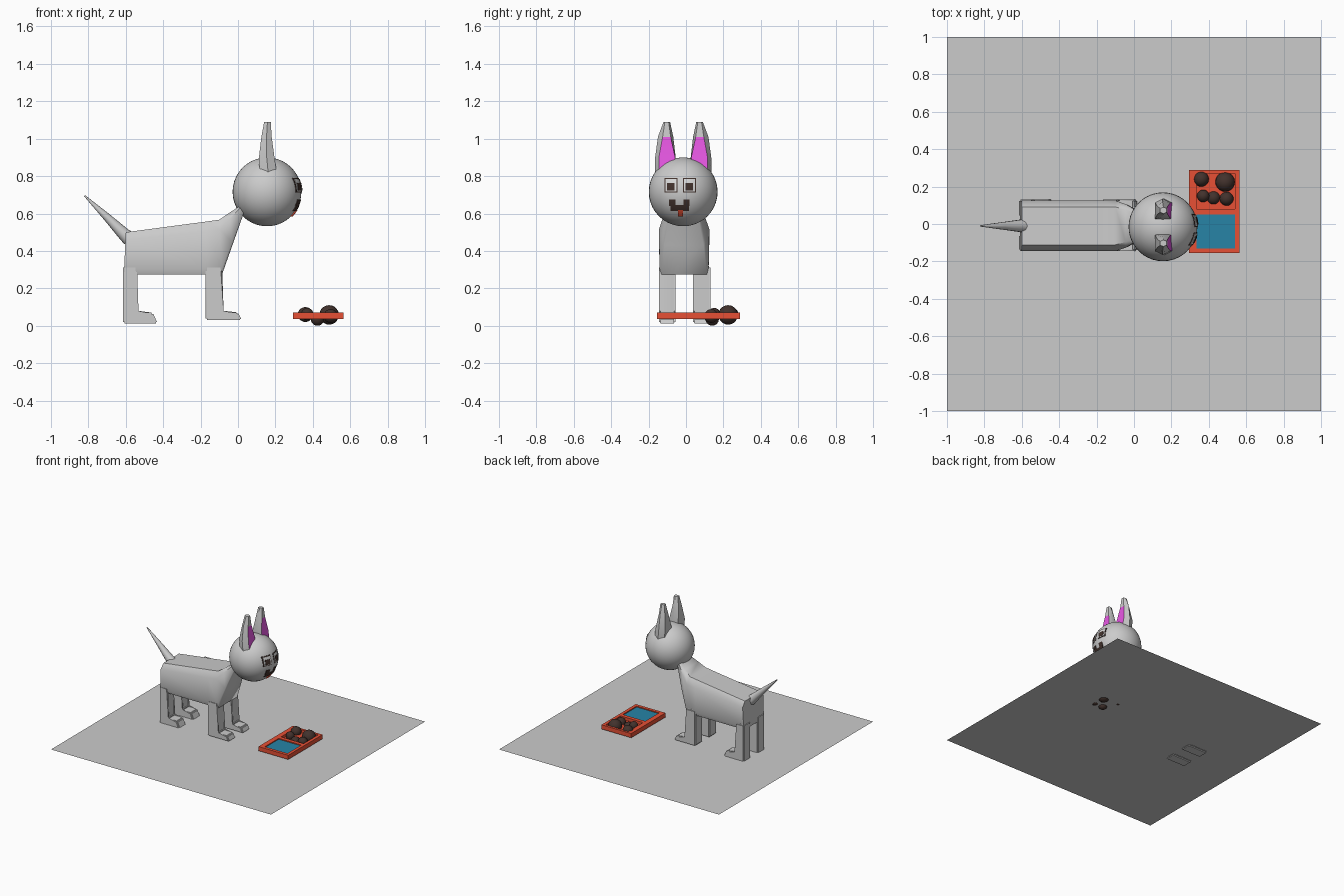
import bpy, bmesh, math

if "Cube" in bpy.data.objects:
    bpy.data.objects.remove(bpy.data.objects["Cube"])


def material(name, r, g, b):
    m = bpy.data.materials.new(name)
    m.diffuse_color = (r, g, b, 1)
    m.use_nodes = True
    m.node_tree.nodes["Principled BSDF"].inputs["Base Color"].default_value = m.diffuse_color
    return m


GREY = material("light_grey", .6, .6, .6)
WHITE = material("eye_grey", .68, .68, .68)
PINK = material("pink", .83, .1, .8)
BROWN = material("dark_brown", .055, .032, .026)
RED = material("orange_red", .8, .08, .035)
BLUE = material("water_blue", .02, .23, .38)


def finish(name, bm, *mats, smooth=None):
    bmesh.ops.recalc_face_normals(bm, faces=bm.faces)
    me = bpy.data.meshes.new(name)
    bm.to_mesh(me)
    bm.free()
    for m in mats:
        me.materials.append(m)
    ob = bpy.data.objects.new(name, me)
    bpy.context.collection.objects.link(ob)
    if smooth:
        bpy.ops.object.select_all(action='DESELECT')
        bpy.context.view_layer.objects.active = ob
        ob.select_set(True)
        bpy.ops.object.shade_smooth_by_angle(angle=math.radians(smooth))
    return ob


def loft(rings):
    """Skin a list of equal-length point rings and cap both ends."""
    bm = bmesh.new()
    vs = [[bm.verts.new(p) for p in ring] for ring in rings]
    n = len(vs[0])
    for a, b in zip(vs, vs[1:]):
        for i in range(n):
            bm.faces.new((a[i], a[(i + 1) % n], b[(i + 1) % n], b[i]))
    bm.faces.new(vs[0])
    bm.faces.new(vs[-1][::-1])
    return bm


def box(name, x0, x1, y0, y1, z0, z1, mat):
    bm = loft([[(x0, y0, z), (x1, y0, z), (x1, y1, z), (x0, y1, z)] for z in (z0, z1)])
    return finish(name, bm, mat)


def ball(name, centre, r, mat, seg=20):
    bm = bmesh.new()
    bmesh.ops.create_uvsphere(bm, u_segments=seg, v_segments=seg // 2, radius=r)
    bmesh.ops.translate(bm, verts=bm.verts, vec=centre)
    return finish(name, bm, mat, smooth=60)


# square sheet the animal stands on
bm = bmesh.new()
bm.faces.new([bm.verts.new((x, y, .022)) for x, y in ((-1, -1), (1, -1), (1, 1), (-1, 1))])
finish("base_sheet", bm, GREY)

# body and neck: slanted sections (bottom x, z, top x, z, half width)
CY = -.01
sections = [(-.61, .275, -.60, .50, .135), (-.17, .275, -.17, .557, .135),
            (-.085, .275, -.10, .567, .135), (-.03, .43, -.045, .605, .115),
            (.03, .60, .01, .64, .08), (.06, .66, .04, .69, .06)]
outline = [(-.9, 0), (.9, 0), (.97, .1), (1, .82), (.75, 1), (-.75, 1), (-1, .82), (-.97, .1)]
rings = [[(xb + (xt - xb) * v, CY + w * u, zb + (zt - zb) * v) for u, v in outline]
         for xb, zb, xt, zt, w in sections]
finish("body", loft(rings), GREY, smooth=50)

# legs with forward pointing feet
rear = [(-.615, .012), (-.615, .32), (-.54, .32), (-.54, .072), (-.455, .07), (-.43, .012)]
front = [(-.175, .03), (-.175, .32), (-.085, .32), (-.085, .072), (0, .072), (.02, .03)]
for label, prof in (("rear", rear), ("front", front)):
    for side, y0, y1 in (("right", -.145, -.055), ("left", .037, .13)):
        leg = loft([[(x, y, z) for x, z in prof] for y in (y0, y1)])
        bmesh.ops.bevel(leg, geom=leg.edges[:], offset=.008, segments=2, affect='EDGES')
        finish(f"{label}_{side}_leg", leg, GREY, smooth=40)

# tapered tail
rings = []
for x, z, r in ((-.58, .465, .04), (-.61, .49, .034), (-.70, .58, .021), (-.82, .695, .004)):
    rings.append([(x + .68 * r * math.cos(a), CY + r * math.sin(a), z + .73 * r * math.cos(a))
                  for a in (k * math.tau / 10 for k in range(10))])
finish("tail", loft(rings), GREY, smooth=50)

# head
HX, HY, HZ, HR = .155, -.015, .716, .184
ball("head", (HX, HY, HZ), HR, GREY, 40)

# ears, pink on the lower forward faces: z, back x, front x, inner y, outer y, face inner, face outer
ear_rows = [(.82, .115, .207, .04, .15, .045, .128), (.90, .112, .195, .04, .15, .043, .13),
            (1.01, .125, .18, .053, .135, .067, .11), (1.09, .14, .175, .07, .105, .078, .098)]
for side, s in (("right", -1), ("left", 1)):
    rings = []
    for z, xb, xf, yi, yo, fi, fo in ear_rows:
        xm = (xb + xf) / 2
        pts = [(xf, fi), (xf, fo), (xm, yo), (xb, fo), (xb, fi), (xm, yi)]
        rings.append([(x, HY + s * y, z) for x, y in pts])
    ear = loft(rings)
    bmesh.ops.recalc_face_normals(ear, faces=ear.faces)
    for f in ear.faces:
        if f.normal.x > .85 and f.calc_center_median().z < 1.01:
            f.material_index = 1
    finish(f"{side}_ear", ear, GREY, PINK, smooth=35)


# face details: thin plates curved to the head
def face_plate(name, y0, y1, z0, z1, mat, lift, n=5):
    def grid(r):
        rows = []
        for j in range(n + 1):
            z = z0 + (z1 - z0) * j / n
            ys = [y0 + (y1 - y0) * i / n for i in range(n + 1)]
            rows.append([(HX + math.sqrt(r * r - (y - HY) ** 2 - (z - HZ) ** 2), y, z) for y in ys])
        return rows
    outer, inner = grid(HR + lift), grid(HR - .003)
    # each row becomes a closed ring: outer points, then inner points back
    finish(name, loft([o + i[::-1] for o, i in zip(outer, inner)]), mat)


for side, yc in (("right", -.081), ("left", .018)):
    face_plate(f"{side}_eye_rim", yc - .035, yc + .035, .713, .79, BROWN, .002)
    face_plate(f"{side}_eye", yc - .029, yc + .029, .719, .784, WHITE, .004)
    face_plate(f"{side}_pupil", yc - .02, yc + .02, .724, .763, BROWN, .006)
face_plate("mouth_right_corner", -.09, -.055, .64, .676, BROWN, .003)
face_plate("mouth_left_corner", -.014, .02, .64, .676, BROWN, .003)
face_plate("mouth_bar", -.083, .016, .614, .645, BROWN, .004)
face_plate("tongue", -.043, -.016, .585, .618, RED, .006)

# two-part feeding tray
box("tray_floor", .30, .56, -.15, .285, .035, .046, RED)
for label, x0, x1 in (("near", .295, .335), ("far", .54, .565)):
    box(f"tray_{label}_rail", x0, x1, -.155, .29, .035, .07, RED)
for i, (y0, y1) in enumerate(((-.155, -.13), (.05, .08), (.27, .29))):
    box(f"tray_bar_{i}", .33, .545, y0, y1, .035, .07, RED)
box("water", .33, .545, -.135, .055, .044, .062, BLUE)

# food balls
for i, (x, y, z, r) in enumerate(((.36, .24, .06, .04), (.487, .225, .058, .052), (.37, .15, .062, .033),
                                  (.425, .14, .036, .036), (.495, .135, .052, .037))):
    ball(f"food_ball_{i}", (x, y, z), r, BROWN)
